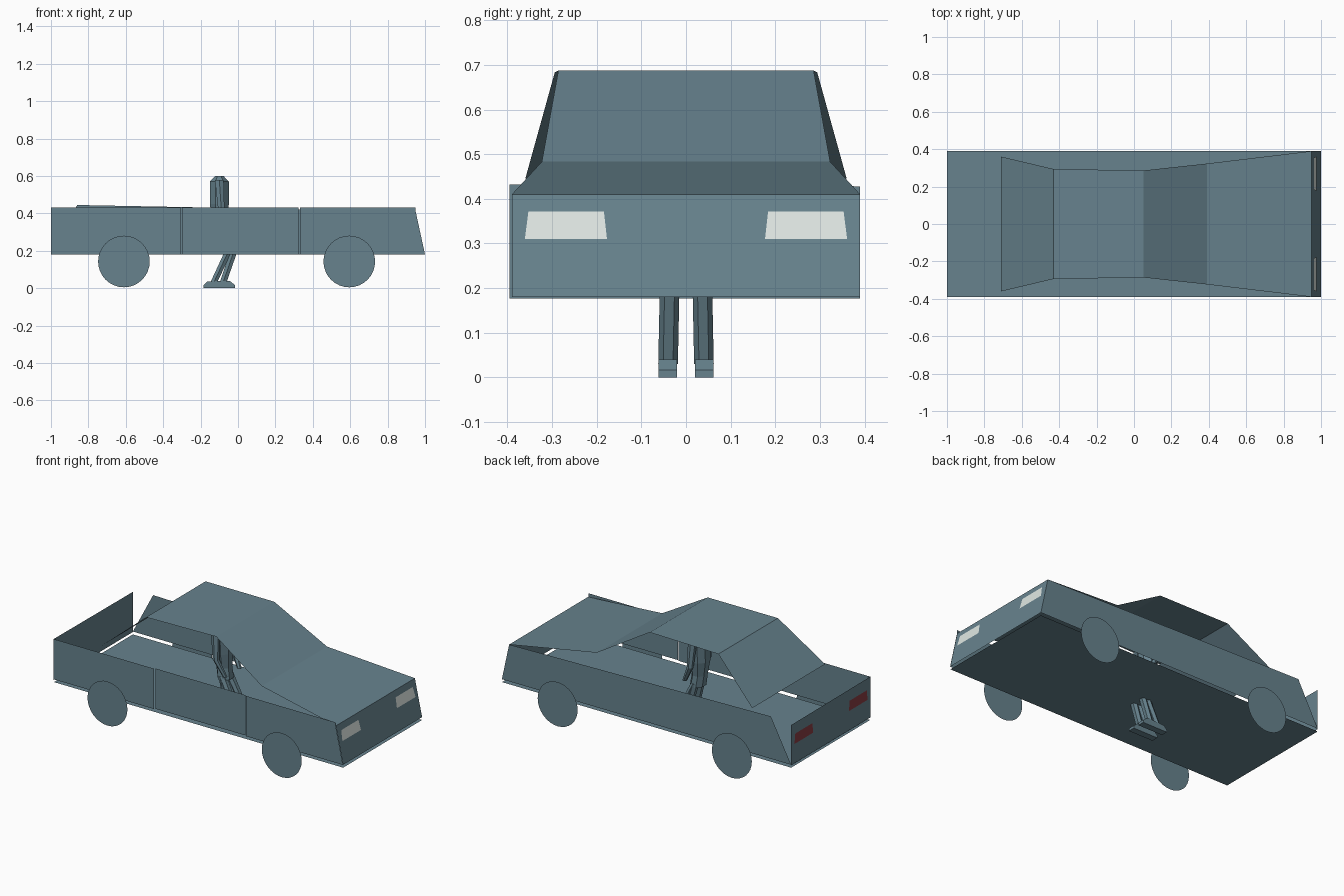
import bpy, bmesh, math
from mathutils import Vector, Matrix

if "Cube" in bpy.data.objects:
    bpy.data.objects.remove(bpy.data.objects["Cube"])


def material(name, rgb):
    m = bpy.data.materials.new(name)
    m.diffuse_color = (*rgb, 1)
    m.use_nodes = True
    m.node_tree.nodes["Principled BSDF"].inputs["Base Color"].default_value = m.diffuse_color
    return m


BLUE = material("slate_blue", (0.135, 0.225, 0.27))
WHITE = material("lamp_white", (0.74, 0.80, 0.77))
RED = material("lamp_red", (0.25, 0.045, 0.055))


def finish(name, bm, mat):
    me = bpy.data.meshes.new(name)
    bm.to_mesh(me)
    bm.free()
    me.materials.append(mat)
    ob = bpy.data.objects.new(name, me)
    bpy.context.collection.objects.link(ob)
    return ob


def sheet(name, pts, out, mat=BLUE):
    """One thin card facing the direction out."""
    bm = bmesh.new()
    f = bm.faces.new([bm.verts.new(p) for p in pts])
    f.normal_update()
    if f.normal.dot(Vector(out)) < 0:
        f.normal_flip()
    return finish(name, bm, mat)


def limb(name, rings, sides=8):
    """Faceted closed tube through (x, y, z, rx, ry) rings."""
    bm = bmesh.new()
    loops = []
    for x, y, z, rx, ry in rings:
        loops.append([bm.verts.new((x + rx * math.cos(a), y + ry * math.sin(a), z))
                      for a in (math.tau * (i + 0.5) / sides for i in range(sides))])
    for lo, hi in zip(loops, loops[1:]):
        for i in range(sides):
            j = (i + 1) % sides
            bm.faces.new((lo[i], lo[j], hi[j], hi[i]))
    bm.faces.new(loops[0][::-1])
    bm.faces.new(loops[-1])
    bmesh.ops.recalc_face_normals(bm, faces=bm.faces)
    return finish(name, bm, BLUE)


# Folded cover: hood, windscreen, roof, rear window as (x, half width, z)
fold = [(0.95, 0.39, 0.41), (0.39, 0.323, 0.483), (0.05, 0.286, 0.687),
        (-0.43, 0.294, 0.683), (-0.71, 0.36, 0.445)]
for name, a, b in zip(("hood", "windscreen", "roof", "rear_window"), fold, fold[1:]):
    sheet(name, [(a[0], -a[1], a[2]), (a[0], a[1], a[2]),
                 (b[0], b[1], b[2]), (b[0], -b[1], b[2])], (0, 0, 1))

# Floor card, just below the walls
sheet("floor", [(-1, -0.39, 0.162), (1, -0.39, 0.162), (1, 0.39, 0.162), (-1, 0.39, 0.162)],
      (0, 0, -1))

# Walls
sheet("front_panel", [(1, -0.39, 0.18), (1, 0.39, 0.18), (0.95, 0.39, 0.41), (0.95, -0.39, 0.41)],
      (1, 0, 0))
sheet("rear_panel", [(-1, -0.395, 0.177), (-1, 0.39, 0.177), (-1, 0.39, 0.428), (-1, -0.395, 0.432)],
      (-1, 0, 0))
sheet("far_side", [(1, 0.39, 0.18), (-1, 0.39, 0.18), (-0.86, 0.39, 0.445), (0.95, 0.39, 0.41)],
      (0, 1, 0))
for name, x0, x1, y in (("rear_side_panel", -1, -0.308, -0.392), ("door", -0.30, 0.323, -0.385),
                        ("front_side_panel", 0.331, 0.95, -0.392)):
    sheet(name, [(x0, y, 0.18), (x1, y, 0.18), (x1, y, 0.432), (x0, y, 0.432)], (0, -1, 0))
sheet("front_corner_panel", [(0.95, -0.392, 0.18), (1, -0.392, 0.18), (0.95, -0.392, 0.41)],
      (0, -1, 0))


# Lamps: thin cards on the front and rear panels
def front_x(z):
    return 1.003 - (z - 0.18) / 0.23 * 0.05


for s, side in ((-1, "near"), (1, "far")):
    trap = [(0.177, 0.31), (0.361, 0.31), (0.353, 0.372), (0.184, 0.372)]
    sheet(side + "_headlamp", [(front_x(z), s * y, z) for y, z in trap], (1, 0, 0), WHITE)
    sheet(side + "_tail_lamp", [(-1.003, s * y, z - 0.01) for y, z in trap], (-1, 0, 0), RED)

# Wheels: flat discs standing off the sides
for s, side in ((-1, "near"), (1, "far")):
    for x, end in ((-0.61, "rear"), (0.595, "front")):
        sheet(f"{side}_{end}_wheel",
              [(x + 0.138 * math.cos(math.tau * i / 32), s * 0.418,
                0.143 + 0.138 * math.sin(math.tau * i / 32)) for i in range(32)], (0, s, 0))

# Standing figure: torso, arms, legs and shoes
limb("torso", [(-0.085, 0, 0.29, 0.045, 0.055), (-0.095, 0, 0.36, 0.045, 0.05),
               (-0.10, 0, 0.45, 0.055, 0.065), (-0.10, 0, 0.57, 0.055, 0.07),
               (-0.10, 0, 0.60, 0.025, 0.04)])
for s, side in ((-1, "near"), (1, "far")):
    limb(side + "_arm", [(-0.04, s * 0.07, 0.33, 0.014, 0.012), (-0.09, s * 0.088, 0.43, 0.02, 0.017),
                         (-0.10, s * 0.08, 0.58, 0.027, 0.02)], 6)
    y = s * 0.041
    for dx, part in ((-0.13, "back"), (-0.08, "front")):
        limb(f"{side}_leg_{part}", [(dx, y * 0.98, 0.03, 0.021, 0.022),
                                    (dx + 0.075 - 0.02 * (part == "front"), y * 0.9, 0.19, 0.022, 0.022),
                                    (-0.085, y * 0.75, 0.31, 0.024, 0.026)], 6)
    # Shoe: side profile drawn out across its width
    bm = bmesh.new()
    prof = [(-0.185, 0), (-0.015, 0), (-0.015, 0.016), (-0.045, 0.04), (-0.165, 0.036), (-0.185, 0.015)]
    f = bm.faces.new([bm.verts.new((x, y - 0.021, z)) for x, z in prof])
    ext = bmesh.ops.extrude_face_region(bm, geom=[f], use_keep_orig=True)
    bmesh.ops.translate(bm, vec=(0, 0.042, 0),
                        verts=[v for v in ext["geom"] if isinstance(v, bmesh.types.BMVert)])
    bmesh.ops.recalc_face_normals(bm, faces=bm.faces)
    finish(side + "_shoe", bm, BLUE)
